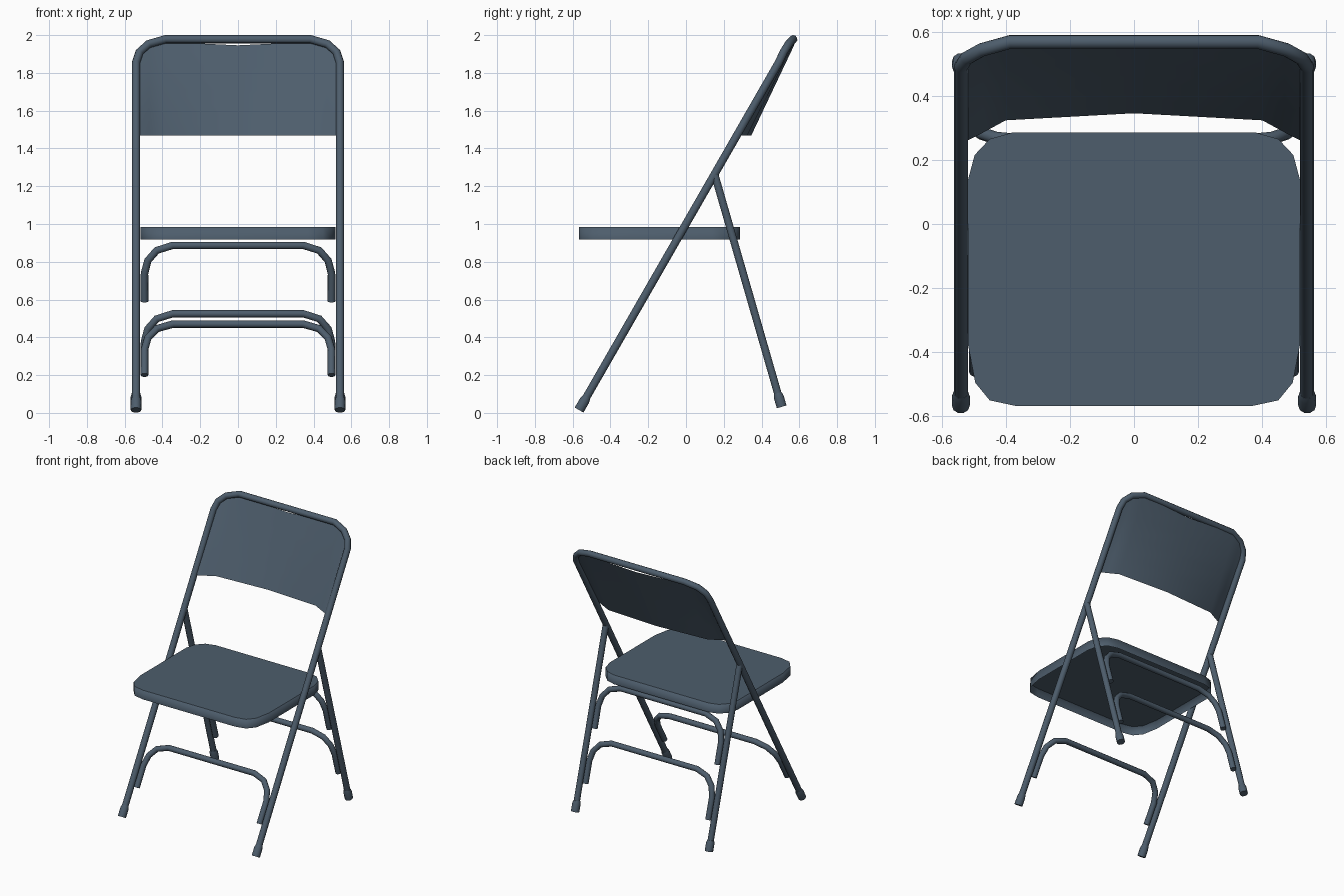
import bpy, bmesh
from mathutils import Vector

if "Cube" in bpy.data.objects:
    bpy.data.objects.remove(bpy.data.objects["Cube"])

R = 0.022                                    # frame tube radius
mat = bpy.data.materials.new("painted_steel")
mat.diffuse_color = (0.075, 0.11, 0.15, 1)
mat.use_nodes = True
mat.node_tree.nodes["Principled BSDF"].inputs["Base Color"].default_value = mat.diffuse_color

FRONT = (Vector((0, -0.565, 0.017)), Vector((0, 0.568, 1.978)))   # front leg / back line
REAR = (Vector((0, 0.507, 0.03)), Vector((0, 0.148, 1.275)))      # rear leg line


def on_line(line, x, z, dy=0.0):
    a, b = line
    p = a.lerp(b, (z - a.z) / (b.z - a.z))
    return Vector((x, p.y + dy, p.z))


def tube(name, points, radius=R, scales=None):
    cu = bpy.data.curves.new(name, 'CURVE')
    cu.dimensions = '3D'
    cu.bevel_depth = radius
    cu.bevel_resolution = 3
    cu.use_fill_caps = True
    sp = cu.splines.new('POLY')
    sp.points.add(len(points) - 1)
    for i, co in enumerate(points):
        sp.points[i].co = (*co, 1)
        sp.points[i].radius = scales[i] if scales else 1
    cu.materials.append(mat)
    ob = bpy.data.objects.new(name, cu)
    bpy.context.collection.objects.link(ob)
    return ob


def arch(name, line, half, radius=R):
    """Symmetric bent tube following a leg line; half = (x, z[, y offset]) points."""
    pts = [on_line(line, *p) for p in half]
    pts += [Vector((-p.x, p.y, p.z)) for p in reversed(pts)]
    return tube(name, pts, radius)


def smooth_mesh(name, bm):
    for f in bm.faces:
        f.smooth = True
    me = bpy.data.meshes.new(name)
    bm.to_mesh(me)
    bm.free()
    me.materials.append(mat)
    ob = bpy.data.objects.new(name, me)
    bpy.context.collection.objects.link(ob)
    return ob


# Main frame: front legs and back hoop in one bent tube
arch("front_frame", FRONT, [(0.54, 0.03), (0.54, 1.855, -0.006), (0.522, 1.91, -0.012),
                            (0.475, 1.952, -0.01), (0.385, 1.978)])

# Rear legs and rubber feet
for side, s in (("right", 1), ("left", -1)):
    x = 0.54 * s
    tube(f"rear_leg_{side}", [on_line(REAR, x, 0.04), on_line(REAR, x, 1.268)], 0.021)
    for end, line, z0, z1 in (("front", FRONT, 0.015, 0.085), ("rear", REAR, 0.032, 0.105)):
        tube(f"{end}_foot_{side}", [on_line(line, x, z) for z in (z0, z1 - 0.02, z1)],
             0.028, (1, 1, 0.8))

# Arched braces between the legs: same shape, scaled to each leg's slope
BRACE = [(0.495, 0.0), (0.495, 0.5), (0.477, 0.73), (0.43, 0.91), (0.345, 1.0)]
for name, line, low, high in (("front_brace", FRONT, 0.2, 0.47),
                              ("rear_brace_lower", REAR, 0.228, 0.525),
                              ("rear_brace_upper", REAR, 0.59, 0.887)):
    arch(name, line, [(x, low + t * (high - low)) for x, t in BRACE], 0.02)

# Seat: pressed pan, open underneath, with softly shaded rim
half = [(0.37, -0.567), (0.45, -0.55), (0.495, -0.495), (0.517, -0.38),
        (0.517, 0.14), (0.497, 0.215), (0.45, 0.265), (0.38, 0.285)]
outline = half + [(-x, y) for x, y in reversed(half)]
bm = bmesh.new()
top = [bm.verts.new((x, y, 0.985)) for x, y in outline]
low = [bm.verts.new((x, y, 0.918)) for x, y in outline]
face = bm.faces.new(top)
for i in range(len(top)):
    j = (i + 1) % len(top)
    bm.faces.new((top[i], low[i], low[j], top[j]))
bmesh.ops.inset_region(bm, faces=[face], thickness=0.05)
smooth_mesh("seat", bm)

# Backrest: sheet bowed backwards, most at its lower edge; columns = (x, top z, bow)
cols = [(0.518, 1.86, -0.012), (0.505, 1.91, -0.006), (0.47, 1.943, 0.012),
        (0.4, 1.965, 0.05), (0.0, 1.946, 0.072)]
cols += [(-x, z, b) for x, z, b in reversed(cols[:-1])]
ROWS = 5
bm = bmesh.new()
grid = []
for x, ztop, bow in cols:
    col = []
    for r in range(ROWS):
        z = 1.468 + (ztop - 1.468) * r / (ROWS - 1)
        col.append(bm.verts.new(on_line(FRONT, x, z, bow * (1 - 0.7 * (z - 1.468) / 0.49))))
    grid.append(col)
for a, b in zip(grid, grid[1:]):
    for r in range(ROWS - 1):
        bm.faces.new((a[r], a[r + 1], b[r + 1], b[r]))
smooth_mesh("backrest", bm)
